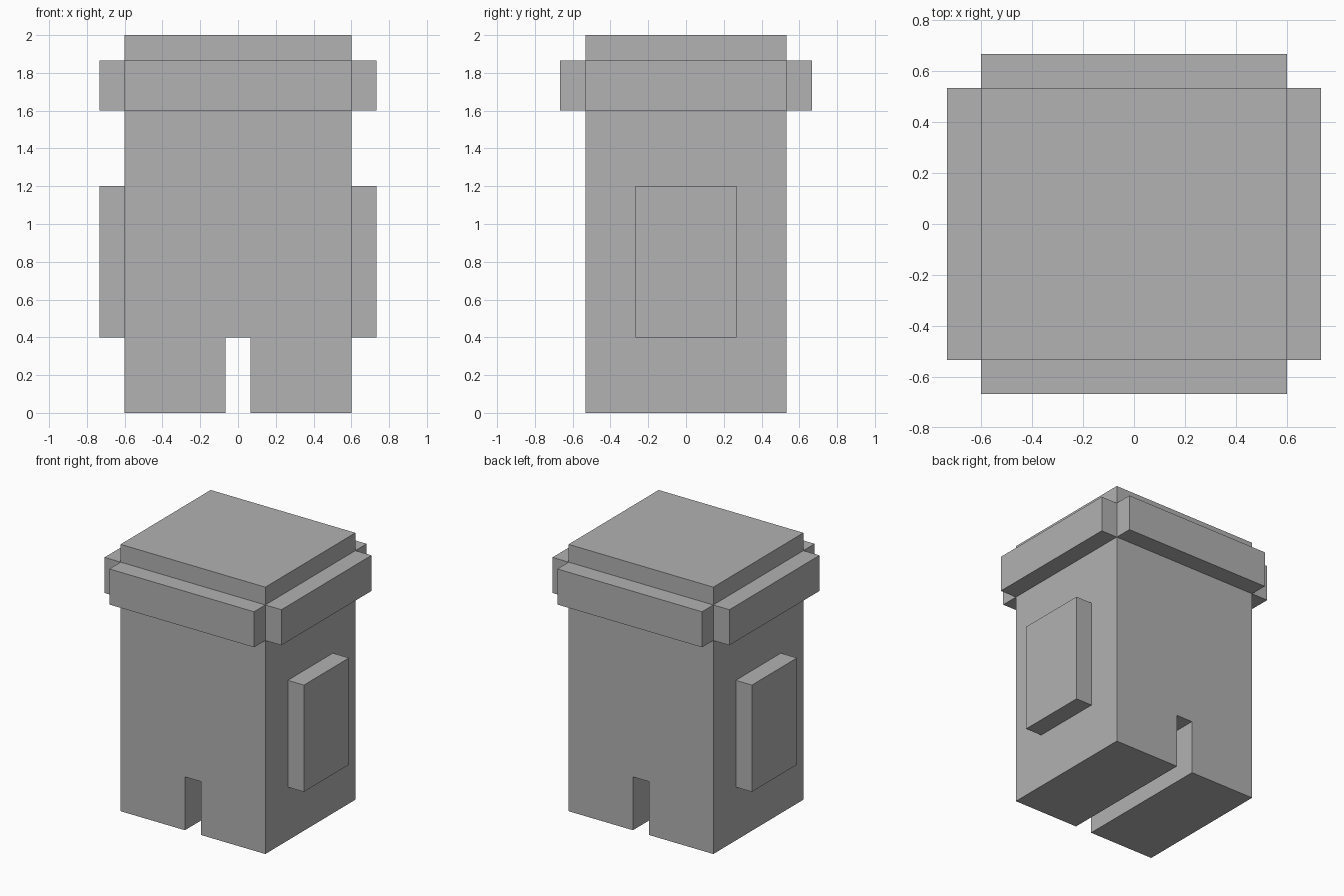
import bpy
import bmesh

cube = bpy.data.objects.get("Cube")
if cube:
    bpy.data.objects.remove(cube, do_unlink=True)

U = 2 / 15  # one block unit

grey = bpy.data.materials.new("plain_grey")
grey.use_nodes = True
colour = (0.445, 0.445, 0.445, 1)
grey.diffuse_color = colour
grey.node_tree.nodes["Principled BSDF"].inputs["Base Color"].default_value = colour


def extrude_profile(name, profile, y0, y1):
    """Extrude an x-z outline from y0 to y1, all in block units."""
    bm = bmesh.new()
    face = bm.faces.new([bm.verts.new((x * U, y0 * U, z * U)) for x, z in profile])
    moved = bmesh.ops.extrude_face_region(bm, geom=[face])["geom"]
    verts = [v for v in moved if isinstance(v, bmesh.types.BMVert)]
    bmesh.ops.translate(bm, verts=verts, vec=(0, (y1 - y0) * U, 0))
    bmesh.ops.recalc_face_normals(bm, faces=bm.faces)
    mesh = bpy.data.meshes.new(name)
    bm.to_mesh(mesh)
    bm.free()
    mesh.materials.append(grey)
    obj = bpy.data.objects.new(name, mesh)
    bpy.context.collection.objects.link(obj)
    return obj


def box(name, x0, x1, y0, y1, z0, z1):
    return extrude_profile(name, [(x0, z0), (x1, z0), (x1, z1), (x0, z1)], y0, y1)


# Body with the slot between the legs
half = [(0.5, 3), (0.5, 0), (4.5, 0), (4.5, 15)]
extrude_profile("body", half + [(-x, z) for x, z in reversed(half)], -4, 4)

# Brim bars at front and back
box("front_brim", -4.5, 4.5, -5, -4, 12, 14)
box("back_brim", -4.5, 4.5, 4, 5, 12, 14)

# Brim bars and arm blocks on both sides
for side, s in (("left", 1), ("right", -1)):
    x0, x1 = sorted((4.5 * s, 5.5 * s))
    box(side + "_brim", x0, x1, -4, 4, 12, 14)
    box(side + "_arm", x0, x1, -2, 2, 3, 9)
